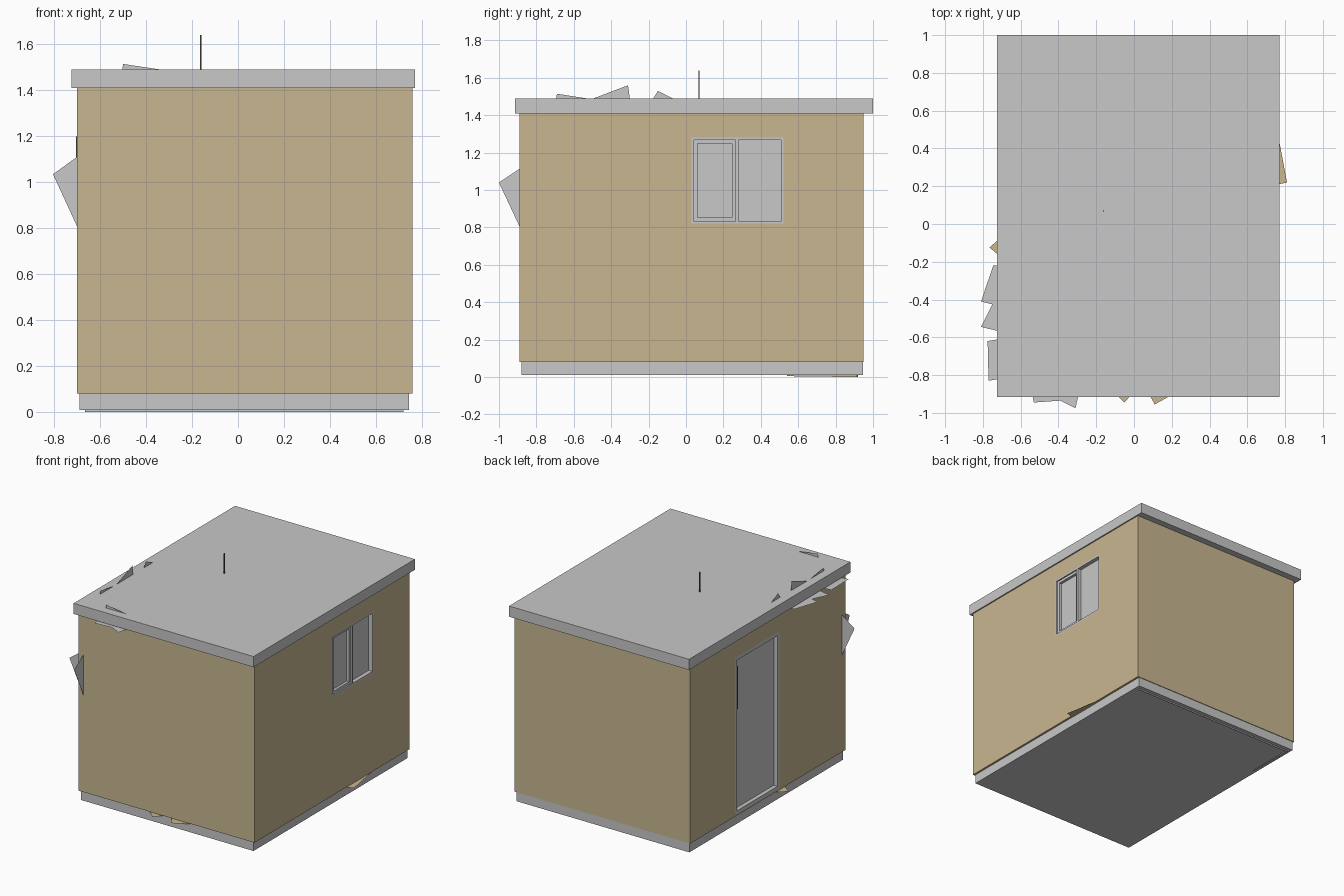
import bpy
import bmesh
from mathutils import Vector

cube = bpy.data.objects.get("Cube")
if cube:
    bpy.data.objects.remove(cube, do_unlink=True)


def material(name, rgb):
    mat = bpy.data.materials.new(name)
    mat.use_nodes = True
    mat.diffuse_color = (*rgb, 1)
    mat.node_tree.nodes["Principled BSDF"].inputs["Base Color"].default_value = (*rgb, 1)
    return mat


GREY = material("light grey", (0.58, 0.58, 0.58))
TAN = material("tan plaster", (0.58, 0.47, 0.28))
DARK = material("dark metal", (0.08, 0.08, 0.08))


def finish(name, bm, mat):
    mesh = bpy.data.meshes.new(name)
    bm.to_mesh(mesh)
    bm.free()
    mesh.materials.append(mat)
    obj = bpy.data.objects.new(name, mesh)
    bpy.context.collection.objects.link(obj)
    return obj


def box(name, x, y, z, mat):
    """Box from three (low, high) ranges."""
    bm = bmesh.new()
    bmesh.ops.create_cube(bm, size=1)
    for v in bm.verts:
        v.co = Vector([r[0] if c < 0 else r[1] for c, r in zip(v.co, (x, y, z))])
    return finish(name, bm, mat)


def frame(name, x, y, z, w, mat):
    """Rectangular frame of bar width w standing in a plane of constant x."""
    inner_z = (z[0] + w, z[1] - w)
    box(name + "_bottom", x, y, (z[0], inner_z[0]), mat)
    box(name + "_top", x, y, (inner_z[1], z[1]), mat)
    box(name + "_near_side", x, (y[0], y[0] + w), inner_z, mat)
    box(name + "_far_side", x, (y[1] - w, y[1]), inner_z, mat)


def cut(obj, x, y, z):
    """Cut a box-shaped recess and discard the cutter."""
    cutter = box("cutter", x, y, z, TAN)
    cutter.hide_render = True
    mod = obj.modifiers.new("recess", "BOOLEAN")
    mod.operation, mod.solver, mod.object = "DIFFERENCE", "EXACT", cutter
    bpy.context.view_layer.objects.active = obj
    bpy.ops.object.modifier_apply(modifier=mod.name)
    bpy.data.objects.remove(cutter, do_unlink=True)


def shard(name, axis, level, outline, mat):
    """Flat broken panel lying in the plane where the given axis equals level."""
    bm = bmesh.new()
    verts = []
    for point in outline:
        co = list(point)
        co.insert(axis, level)
        verts.append(bm.verts.new(co))
    bm.faces.new(verts)
    bm.normal_update()
    bmesh.ops.triangulate(bm, faces=bm.faces[:])
    return finish(name, bm, mat)


# Main shell
LEFT, RIGHT = 0.76, -0.7
box("base_slab", (-0.69, 0.745), (-0.88, 0.945), (0.01, 0.08), GREY)
box("roof_slab", (-0.725, 0.77), (-0.915, 1), (1.41, 1.49), GREY)
walls = box("walls", (RIGHT, LEFT), (-0.89, 0.95), (0.08, 1.41), TAN)

# Window on the left wall: hinged sash beside a fixed pane
win_y, win_z, mid = (0.03, 0.52), (0.82, 1.28), 0.28
cut(walls, (LEFT - 0.04, LEFT + 0.1), win_y, win_z)
box("window_pane", (LEFT - 0.04, LEFT - 0.03), win_y, win_z, GREY)
frame("window_frame", (LEFT - 0.03, LEFT), win_y, win_z, 0.012, GREY)
box("window_mullion", (LEFT - 0.03, LEFT), (mid - 0.015, mid), (0.832, 1.268), GREY)
frame("window_sash", (LEFT - 0.03, LEFT - 0.01), (0.042, 0.265), (0.832, 1.268), 0.02, GREY)

# Door on the right wall
door_y, door_z = (-0.11, 0.42), (0.09, 1.27)
cut(walls, (RIGHT - 0.1, RIGHT + 0.04), door_y, door_z)
box("door_panel", (RIGHT + 0.03, RIGHT + 0.04), door_y, door_z, GREY)
frame("door_frame", (RIGHT, RIGHT + 0.03), door_y, door_z, 0.025, GREY)
box("door_handle", (RIGHT - 0.005, RIGHT + 0.03), (0.39, 0.396), (0.88, 1.2), DARK)

# Roof rod
box("roof_rod", (-0.165, -0.159), (0.066, 0.072), (1.49, 1.64), DARK)

# Broken ceiling panels poking out under the roof
IN_X, IN_Y = -0.66, -0.85
ceiling = [
    [(IN_X, -0.22), (-0.745, -0.22), (-0.81, -0.41), (-0.75, -0.425), (-0.81, -0.545), (IN_X, -0.58)],
    [(IN_X, -0.6), (-0.775, -0.62), (-0.77, -0.83), (IN_X, -0.81)],
    [(-0.55, IN_Y), (-0.53, -0.945), (-0.39, -0.935), (-0.31, -0.975), (-0.28, IN_Y)],
]
# Broken floor panels poking out above the base
floor = [
    [(IN_X, -0.03), (-0.765, -0.125), (IN_X, -0.21)],
    [(-0.15, IN_Y), (-0.05, -0.945), (0.03, IN_Y)],
    [(0.05, IN_Y), (0.11, -0.955), (0.3, IN_Y)],
    [(0.72, 0.7), (0.81, 0.22), (0.72, 0.2)],
]
# Broken lining panels rising through the roof or out of the corner
side_lining = [
    [(-0.7, 1.45), (-0.69, 1.515), (-0.5, 1.485)],
    [(-0.6, 1.45), (-0.31, 1.56), (-0.295, 1.45)],
    [(-0.2, 1.45), (-0.15, 1.53), (-0.03, 1.47)],
    [(IN_Y, 0.72), (-1, 1.04), (IN_Y, 1.14)],
]
front_lining = [
    [(-0.51, 1.45), (-0.5, 1.515), (-0.3, 1.485)],
    [(IN_X, 0.72), (-0.805, 1.035), (IN_X, 1.14)],
]
groups = (
    ("ceiling_shard", 2, 1.405, ceiling, GREY),
    ("floor_shard", 2, 0.078, floor, TAN),
    ("side_lining_shard", 0, IN_X, side_lining, GREY),
    ("front_lining_shard", 1, IN_Y, front_lining, GREY),
)
for label, axis, level, outlines, mat in groups:
    for i, outline in enumerate(outlines):
        shard(f"{label}_{i}", axis, level, outline, mat)

# Lining edges just showing beneath the base
box("lower_back_strip", (-0.665, 0.72), (0.912, 0.916), (0, 0.02), GREY)
shard("lower_side_strip", 0, IN_X, [(0.54, 0.02), (0.92, 0.02), (0.92, 0), (0.54, 0.005)], TAN)
